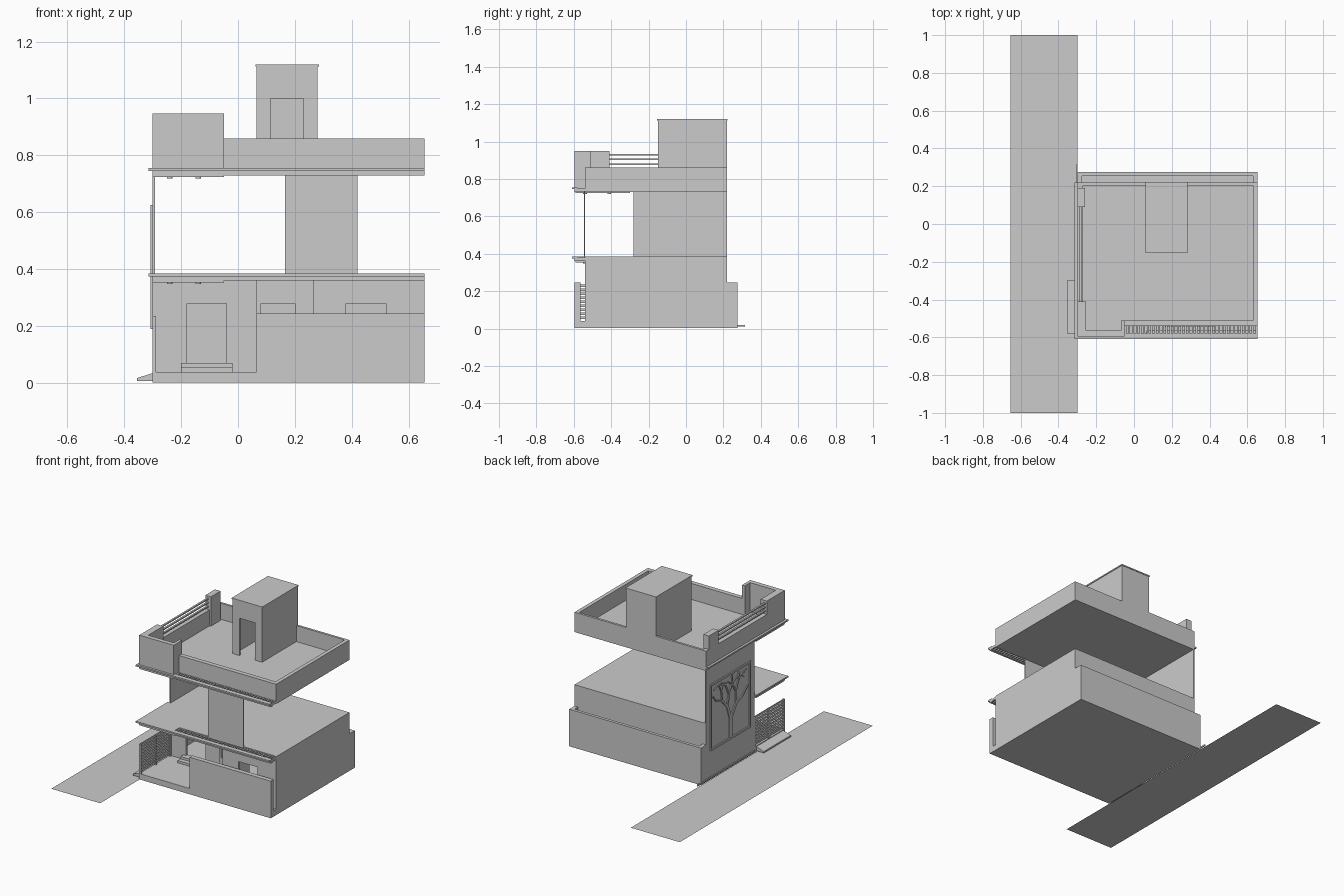
import bpy, bmesh, math, random
from mathutils import Vector, Matrix

if "Cube" in bpy.data.objects:
    bpy.data.objects.remove(bpy.data.objects["Cube"])

random.seed(4)


def finish(name, bm):
    bmesh.ops.recalc_face_normals(bm, faces=bm.faces)
    me = bpy.data.meshes.new(name)
    bm.to_mesh(me)
    bm.free()
    ob = bpy.data.objects.new(name, me)
    bpy.context.collection.objects.link(ob)
    return ob


def add_box(bm, x0, x1, y0, y1, z0, z1):
    m = Matrix.Translation(((x0 + x1) / 2, (y0 + y1) / 2, (z0 + z1) / 2)) @ \
        Matrix.Diagonal((x1 - x0, y1 - y0, z1 - z0, 1))
    bmesh.ops.create_cube(bm, size=1, matrix=m)


def boxes(name, *dims):
    bm = bmesh.new()
    for d in dims:
        add_box(bm, *d)
    return finish(name, bm)


def wall_with_opening(name, x0, x1, y, t, z0, z1, hole):
    # front-facing wall with one rectangular hole (hx0, hx1, hz0, hz1)
    a, b, c, d = hole
    parts = [(x0, a, y, y + t, z0, z1), (b, x1, y, y + t, z0, z1), (a, b, y, y + t, d, z1)]
    if c > z0:
        parts.append((a, b, y, y + t, z0, c))
    return boxes(name, *parts)


L, R = -0.30, 0.655          # house left and right
F, B = -0.595, 0.22          # house front and back

# road strip
bm = bmesh.new()
bm.faces.new([bm.verts.new(p) for p in
              ((-0.655, -1, 0), (L, -1, 0), (L, 1, 0), (-0.655, 1, 0))])
finish("road", bm)

# plot base, entry ramp and kerb
boxes("plot_base", (L, R, F, 0.275, 0.002, 0.04))
bm = bmesh.new()
prof = ((-0.355, 0.008), (-0.355, 0.018), (L, 0.035), (L, 0.008))
f = bm.faces.new([bm.verts.new((x, -0.58, z)) for x, z in prof])
g = bmesh.ops.extrude_face_region(bm, geom=[f])
bmesh.ops.translate(bm, vec=(0, 0.28, 0),
                    verts=[v for v in g["geom"] if isinstance(v, bmesh.types.BMVert)])
finish("gate_ramp", bm)
boxes("side_kerb", (L - 0.006, L, -0.28, 0.315, 0.01, 0.02))

# boundary walls
boxes("front_boundary_wall", (0.065, R, F, -0.565, 0.03, 0.245))
boxes("rear_boundary_wall", (L, R, 0.255, 0.275, 0.03, 0.245),
      (L, L + 0.025, B, 0.255, 0.03, 0.245), (R - 0.025, R, B, 0.255, 0.03, 0.245))

# slatted side gate
gate = [(L, L + 0.012, y, y + 0.012, 0.04, 0.235) for y in (F, -0.44, -0.292)]
gate += [(L + 0.002, L + 0.008, F, -0.28, z, z + 0.014)
         for z in [0.05 + 0.0215 * i for i in range(9)]]
boxes("side_gate", *gate)

# ground floor walls
boxes("ground_outer_walls", (L, R, B - 0.015, B, 0.03, 0.37),
      (R - 0.015, R, -0.54, B, 0.03, 0.385),
      (0.265, 0.28, -0.54, -0.28, 0.03, 0.37))
wall_with_opening("porch_door_wall", L, 0.065, -0.28, 0.015, 0.03, 0.37,
                  (-0.18, -0.04, 0.07, 0.28))
wall_with_opening("porch_window_wall", 0.065, 0.27, -0.29, 0.015, 0.03, 0.37,
                  (0.08, 0.20, 0.13, 0.28))
wall_with_opening("front_window_wall", 0.265, R, -0.54, 0.015, 0.03, 0.37,
                  (0.38, 0.52, 0.13, 0.28))
boxes("porch_steps", (-0.2, -0.02, -0.34, -0.28, 0.04, 0.055),
      (-0.2, -0.02, -0.31, -0.28, 0.055, 0.07))

# tall left wall and the upper front wall panel
boxes("left_facade", (L, L + 0.008, -0.28, B, 0.03, 0.74))
boxes("upper_front_wall", (0.165, 0.42, -0.545, -0.54, 0.38, 0.735))


def pergola_edge(name, z, full_left):
    # slab plus projecting lip, with an open slatted strip along the front
    s = -0.05
    lip = z + 0.015
    parts = [(L, R, -0.535, B, z, z + 0.025),
             (L, s, F, -0.535, z, lip),
             (s, R, F, -0.58, z, lip),
             (L - 0.015, s, -0.61, -0.535, lip, z + 0.025),
             (s, R, -0.61, -0.58, lip, z + 0.025),
             (L - 0.015, L, -0.535, B if full_left else -0.28, lip, z + 0.025),
             (L, s, F + 0.005, -0.3, z - 0.006, z)]
    n = 36
    for i in range(n):
        x = s + (R - s - 0.012) * i / (n - 1)
        parts.append((x, x + 0.01, -0.582, -0.533, z + 0.004, z + 0.02))
    boxes(name, *parts)
    # small round ceiling lights
    bm = bmesh.new()
    for x in (-0.24, -0.14):
        for y in (-0.54, -0.41):
            bmesh.ops.create_cone(bm, cap_ends=True, segments=12, radius1=0.01, radius2=0.01,
                                  depth=0.006, matrix=Matrix.Translation((x, y, z - 0.008)))
    finish(name + "_lights", bm)


pergola_edge("first_floor_slab", 0.36, False)
pergola_edge("roof_slab", 0.73, True)

# roof parapets
T = 0.86
boxes("roof_parapet", (-0.05, R, -0.54, -0.51, 0.735, T),
      (R - 0.025, R, -0.54, B, 0.735, T),
      (L, R, B - 0.015, B, 0.735, T),
      (L, L + 0.03, -0.41, B, 0.735, T))
boxes("front_corner_parapet", (L, -0.05, F, -0.565, 0.75, 0.948),
      (L, -0.255, F, -0.41, 0.75, 0.948),
      (-0.07, -0.05, F, -0.51, 0.75, 0.948))
boxes("rear_corner_pillar", (L, -0.26, 0.09, 0.19, 0.75, 0.948))
boxes("roof_railing", *[(-0.29, -0.278, -0.41, 0.09, z, z + 0.008)
                        for z in (0.875, 0.9, 0.925)])

# stair tower with doorway
wall_with_opening("stair_tower_front", 0.065, 0.28, -0.15, 0.012, 0.75, 1.112,
                  (0.115, 0.23, 0.755, 1.0))
boxes("stair_tower_walls", (0.065, 0.077, -0.15, B, 0.75, 1.112),
      (0.268, 0.28, -0.15, B, 0.75, 1.112),
      (0.065, 0.28, B - 0.012, B, 0.75, 1.112))
boxes("stair_tower_roof", (0.061, 0.284, -0.154, B + 0.003, 1.112, 1.12))

# tree relief on the left facade
X0 = L - 0.008
ya, yb, za, zb = -0.235, 0.18, 0.19, 0.625
w = 0.012
boxes("tree_frame", (X0, L, ya, yb, za, za + w), (X0, L, ya, yb, zb - w, zb),
      (X0, L, ya, ya + w, za, zb), (X0, L, yb - w, yb, za, zb))
bm = bmesh.new()


def branch(p, ang, length, width, depth):
    q = p + Vector((0, math.sin(ang), math.cos(ang))) * length
    if not (ya + 0.02 < q.y < yb - 0.02 and q.z < zb - 0.02):
        return
    m = Matrix.Translation((p + q) / 2 - Vector((0.003, 0, 0))) @ Matrix.Rotation(-ang, 4, 'X') \
        @ Matrix.Diagonal((0.006, width, length * 1.06, 1))
    bmesh.ops.create_cube(bm, size=1, matrix=m)
    if depth:
        for d in (-0.5, 0.45):
            branch(q, ang + d + random.uniform(-0.15, 0.15), length * 0.82, width * 0.68, depth - 1)


branch(Vector((L, -0.03, za + 0.01)), 0.0, 0.12, 0.03, 6)
finish("tree_relief", bm)
